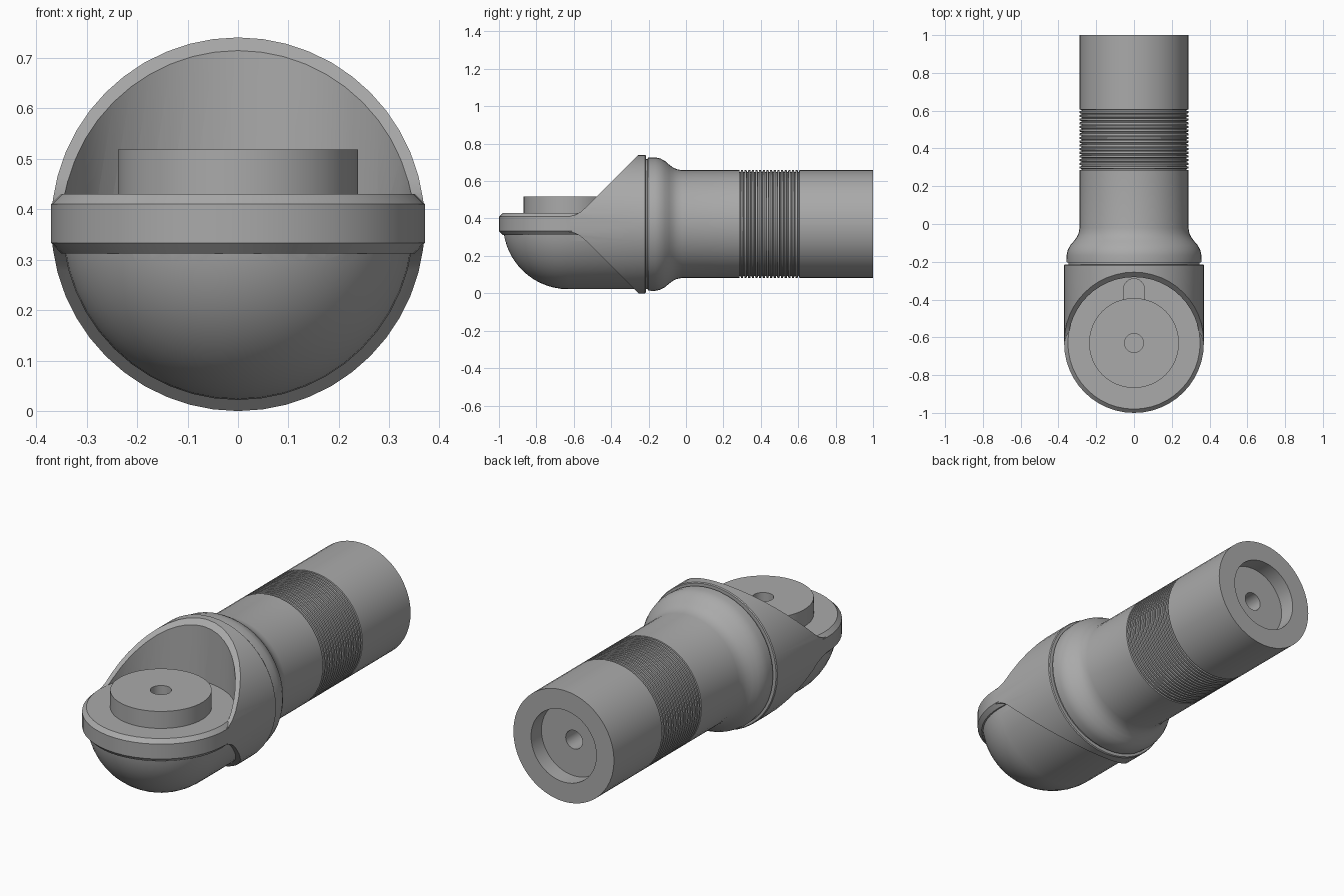
import bpy, bmesh, math
from mathutils import Matrix, Vector

cube = bpy.data.objects.get("Cube")
if cube:
    bpy.data.objects.remove(cube)

grey = bpy.data.materials.new("plain_grey")
grey.use_nodes = True
GREY = (0.4, 0.4, 0.4, 1)
grey.diffuse_color = GREY
grey.node_tree.nodes["Principled BSDF"].inputs["Base Color"].default_value = GREY

AXIS_Z = 0.37      # height of the barrel axis
HEAD_Y = -0.63     # centre of the round head
SEG = 48


def make(name, bm):
    bmesh.ops.recalc_face_normals(bm, faces=bm.faces)
    me = bpy.data.meshes.new(name)
    bm.to_mesh(me)
    bm.free()
    me.materials.append(grey)
    ob = bpy.data.objects.new(name, me)
    bpy.context.collection.objects.link(ob)
    return ob


def lathe(name, profile, along_y=False, y=0.0):
    """Spin (radius, position) points about a vertical axis or the barrel axis."""
    bm = bmesh.new()
    vs = [bm.verts.new((r, 0, h)) for r, h in profile]
    edges = [bm.edges.new(p) for p in zip(vs, vs[1:])]
    bmesh.ops.spin(bm, geom=vs + edges, axis=(0, 0, 1), cent=(0, 0, 0),
                   angle=math.tau, steps=SEG, use_merge=True)
    bmesh.ops.remove_doubles(bm, verts=bm.verts, dist=1e-5)
    if along_y:
        turn = Matrix.Translation((0, 0, AXIS_Z)) @ Matrix.Rotation(-math.pi / 2, 4, 'X')
    else:
        turn = Matrix.Translation((0, y, 0))
    bm.transform(turn)
    return make(name, bm)


def disc(name, r, lo, hi, along_y=False, y=0.0):
    return lathe(name, [(0, lo), (r, lo), (r, hi), (0, hi)], along_y, y)


def prism(name, outline, half):
    """Extrude a (y, z) outline across x."""
    bm = bmesh.new()
    face = bm.faces.new([bm.verts.new((-half, y, z)) for y, z in outline])
    ext = bmesh.ops.extrude_face_region(bm, geom=[face])
    moved = [v for v in ext["geom"] if isinstance(v, bmesh.types.BMVert)]
    bmesh.ops.translate(bm, verts=moved, vec=Vector((2 * half, 0, 0)))
    return make(name, bm)


def combine(ob, other, op):
    mod = ob.modifiers.new(op, 'BOOLEAN')
    mod.operation, mod.object, mod.solver = op, other, 'EXACT'
    bpy.context.view_layer.update()
    dg = bpy.context.evaluated_depsgraph_get()
    me = bpy.data.meshes.new_from_object(ob.evaluated_get(dg))
    ob.modifiers.clear()
    ob.data = me
    bpy.data.objects.remove(other)


# Shell: barrel section with sloped cuts above and below, filleted into the plate
half_outline = [(-0.63, 0.04), (-0.595, 0.048), (-0.565, 0.064), (-0.535, 0.09),
                (-0.245, 0.38), (-0.1, 0.38)]
outline = [(y, AXIS_Z + h) for y, h in half_outline]
outline += [(y, AXIS_Z - h) for y, h in reversed(half_outline)]
shell = lathe("head_shell", [(0, -0.9), (0.37, -0.9), (0.37, -0.219),
                             (0.366, -0.214), (0, -0.214)], along_y=True)
combine(shell, prism("slope_cutter", outline, 0.5), 'INTERSECT')
combine(shell, disc("pocket_cutter", 0.349, 0.425, 0.9, y=HEAD_Y), 'DIFFERENCE')

# Chamfered round plate
plate = lathe("plate", [(0, 0.312), (0.35, 0.312), (0.37, 0.333), (0.37, 0.41),
                        (0.35, 0.43), (0, 0.43)], y=HEAD_Y)
combine(shell, plate, 'UNION')

# Rounded belly under the plate
arc = [(0.348 * math.sin(a), HEAD_Y - 0.348 * math.cos(a))
       for a in (math.pi / 2 * i / 14 for i in range(15))]
belly = lathe("belly", arc + [(0.348, -0.23), (0, -0.23)], along_y=True)
combine(belly, prism("belly_cutter", [(-1.1, 0.39), (0, 0.39), (0, 0.9), (-1.1, 0.9)], 0.6),
        'DIFFERENCE')
combine(shell, belly, 'UNION')

# Small round-ended slot in the pocket floor behind the disc
combine(shell, disc("slot_end_cutter", 0.055, 0.35, 0.5, y=-0.345), 'DIFFERENCE')
combine(shell, prism("slot_cutter", [(-0.42, 0.35), (-0.345, 0.35), (-0.345, 0.5),
                                     (-0.42, 0.5)], 0.055), 'DIFFERENCE')

# Raised disc with a centre hole
puck = lathe("raised_disc", [(0, 0.44), (0.05, 0.44), (0.05, 0.518), (0.238, 0.518),
                             (0.238, 0.42), (0, 0.42)], y=HEAD_Y)

# Barrel: collar, grip rings and recessed rear end
R = 0.288
profile = [(0, -0.235), (0.348, -0.235), (0.348, -0.205), (0.356, -0.203), (0.357, -0.165),
           (0.351, -0.138), (0.337, -0.112), (0.318, -0.09), (0.303, -0.07),
           (0.293, -0.048), (R, -0.02)]
pitch = 0.0195
for i in range(17):
    y = 0.285 + i * pitch
    profile += [(R, y), (R - 0.01, y + 0.002), (R - 0.01, y + 0.007), (R, y + 0.009)]
profile += [(R, 1), (0.187, 1), (0.187, 0.915), (0.048, 0.915), (0.048, 0.8), (0, 0.8)]
barrel = lathe("barrel", profile, along_y=True)

# Smooth shading with sharp edges kept
bpy.ops.object.select_all(action='DESELECT')
for ob in (shell, puck, barrel):
    ob.select_set(True)
bpy.context.view_layer.objects.active = shell
bpy.ops.object.shade_smooth_by_angle(angle=math.radians(28))
